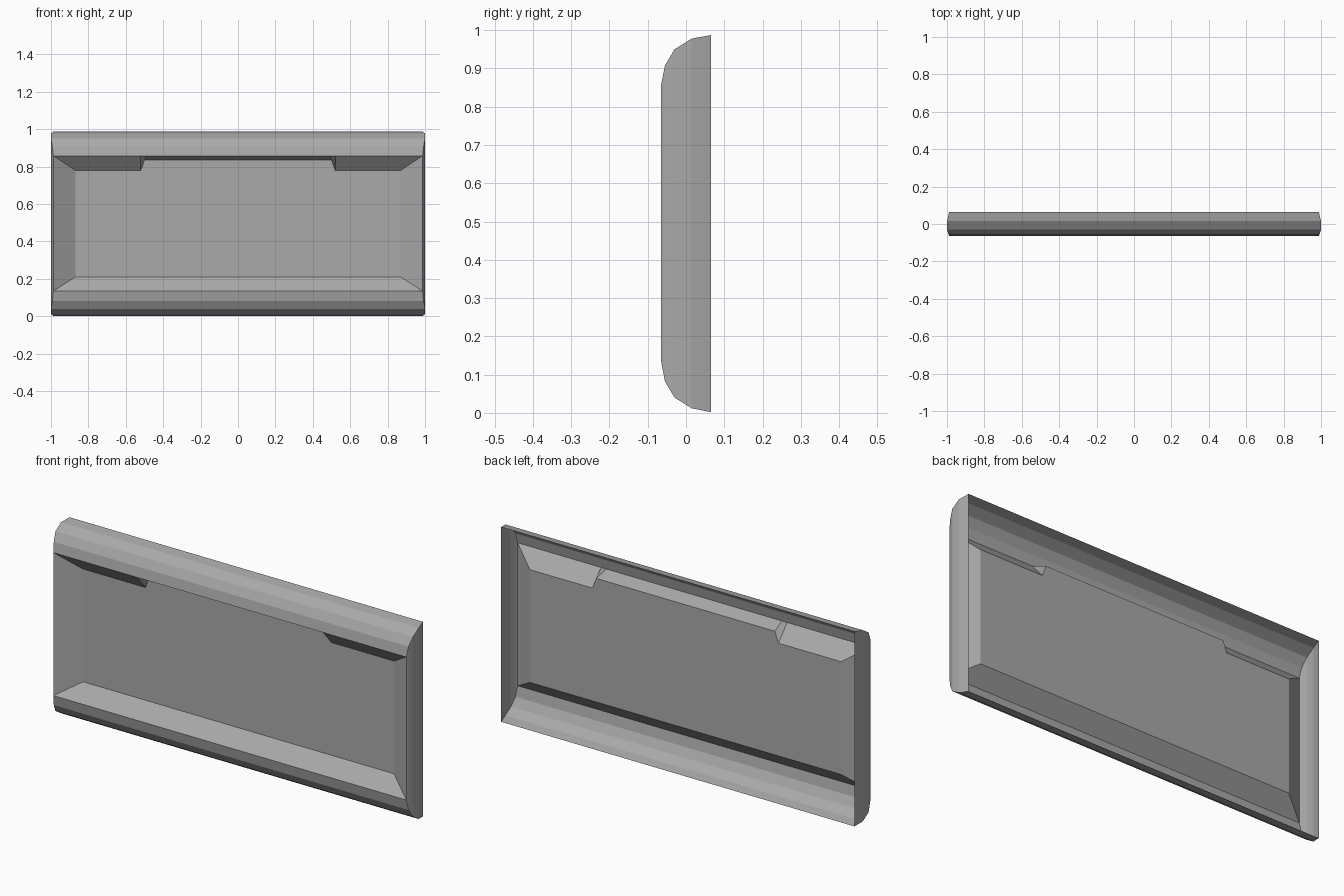
import bpy
import bmesh

cube = bpy.data.objects.get("Cube")
if cube:
    bpy.data.objects.remove(cube, do_unlink=True)

# Single grey finish
grey = bpy.data.materials.new("grey")
grey.use_nodes = True
color = (0.4, 0.4, 0.4, 1)
grey.diffuse_color = color
grey.node_tree.nodes["Principled BSDF"].inputs["Base Color"].default_value = color


def ring(bm, y, half_x, low, high, top=()):
    """Rectangular loop, with optional extra points along its top edge."""
    points = [(-half_x, low), (half_x, low), (half_x, high), *top, (-half_x, high)]
    return [bm.verts.new((x, y, z)) for x, z in points]


def notch(outer, inner, low, high):
    """Top edge points, right to left, stepping from low up to high."""
    return [(outer, low), (inner, high), (-inner, high), (-outer, low)]


def make_object(name, bm):
    mesh = bpy.data.meshes.new(name)
    bm.to_mesh(mesh)
    bm.free()
    mesh.materials.append(grey)
    bpy.context.collection.objects.link(bpy.data.objects.new(name, mesh))


# Rounded rim: rings from the open back to the front lip
lip = (-0.065, 0.987, 0.135, 0.858)
bm = bmesh.new()
rings = [ring(bm, *r) for r in (
    (0.065, 0.988, 0.002, 0.987),
    (0.015, 1.0, 0.012, 0.978),
    (-0.03, 1.0, 0.04, 0.95),
    (-0.055, 0.992, 0.082, 0.908),
    lip,
)]
for back, front in zip(rings, rings[1:]):
    for i in range(4):
        j = (i + 1) % 4
        bm.faces.new((back[i], back[j], front[j], front[i]))
make_object("rounded_rim", bm)

# Recessed panel with sloped borders and a raised middle on its top edge
bm = bmesh.new()
outer = ring(bm, *lip, notch(0.52, 0.49, 0.858, 0.858))
inner = ring(bm, 0.004, 0.87, 0.21, 0.78, notch(0.52, 0.5, 0.78, 0.835))
for i in range(len(outer)):
    j = (i + 1) % len(outer)
    bm.faces.new((outer[i], outer[j], inner[j], inner[i]))
bm.faces.new(inner)
make_object("recessed_panel", bm)
